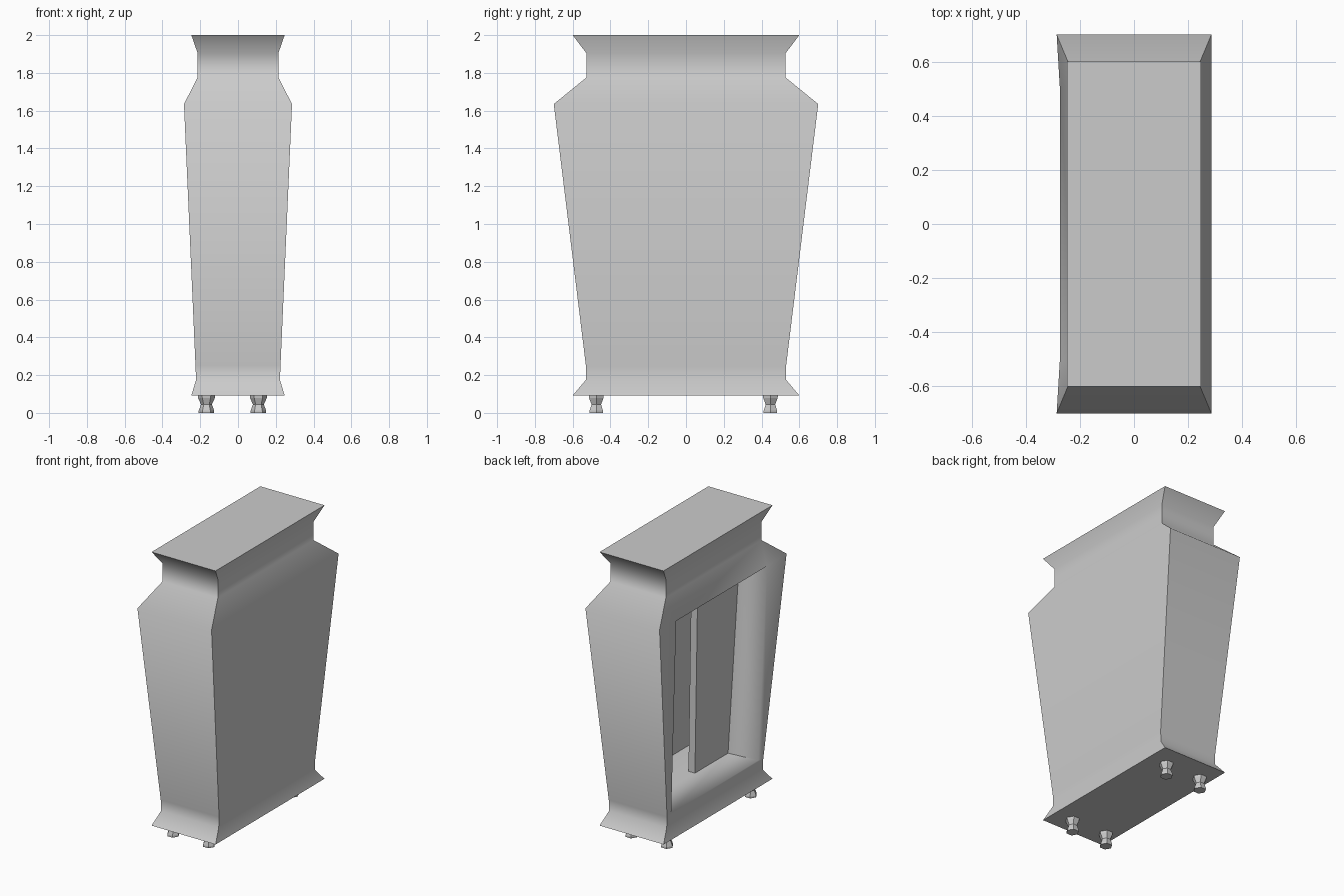
import bpy, bmesh, math

if "Cube" in bpy.data.objects:
    bpy.data.objects.remove(bpy.data.objects["Cube"])


def finish(name, bm, angle=65):
    bmesh.ops.recalc_face_normals(bm, faces=bm.faces)
    mesh = bpy.data.meshes.new(name)
    bm.to_mesh(mesh)
    bm.free()
    ob = bpy.data.objects.new(name, mesh)
    bpy.context.collection.objects.link(ob)
    bpy.ops.object.select_all(action='DESELECT')
    ob.select_set(True)
    bpy.context.view_layer.objects.active = ob
    if angle:
        bpy.ops.object.shade_smooth_by_angle(angle=math.radians(angle))
    return ob


def bridge(bm, a, b):
    n = len(a)
    for i in range(n):
        bm.faces.new((a[i], a[(i + 1) % n], b[(i + 1) % n], b[i]))


# Cabinet body: stacked rectangular rings (half x, half y, z)
profile = [(.247, .60, .092), (.222, .53, .175), (.225, .53, .25), (.286, .70, 1.635),
           (.214, .528, 1.775), (.214, .528, 1.905), (.247, .60, 2.0)]
bm = bmesh.new()
rings = [[bm.verts.new((sx * x, sy * y, z)) for sx, sy in ((-1, -1), (1, -1), (1, 1), (-1, 1))]
         for x, y, z in profile]
for k in range(len(rings) - 1):
    a, b = rings[k], rings[k + 1]
    for i in range(4):
        if i == 3 and k in (2, 3):   # left side stays open for the recess
            continue
        j = (i + 1) % 4
        bm.faces.new((a[i], a[j], b[j], b[i]))
bm.faces.new(rings[0])
bm.faces.new(rings[-1])


# Recess loops: (x, half y, z) at the bottom and at the top
def loop(bottom, top):
    return [bm.verts.new((p[0], s * p[1], p[2]))
            for p, s in ((bottom, 1), (bottom, -1), (top, -1), (top, 1))]


mouth = loop((-.222, .48, .26), (-.274, .50, 1.62))
throat = loop((-.09, .335, .33), (-.09, .455, 1.59))
rear = loop((.18, .335, .33), (.21, .455, 1.59))
lo, sh, neck = rings[2], rings[3], rings[4]
bm.faces.new((lo[3], lo[0], mouth[1], mouth[0]))
bm.faces.new((lo[0], sh[0], mouth[2], mouth[1]))
bm.faces.new((sh[3], lo[3], mouth[0], mouth[3]))
bm.faces.new((sh[0], neck[0], mouth[2]))
bm.faces.new((neck[3], sh[3], mouth[3]))
bm.faces.new((neck[0], neck[3], mouth[3], mouth[2]))
bridge(bm, mouth, throat)
bridge(bm, throat, rear)
bm.faces.new(rear)
finish("cabinet_body", bm)

# Inner board closing one half of the recess
bm = bmesh.new()
outline = [(-.335, .33), (.03, .33), (.0, 1.59), (-.455, 1.59)]
front, back = ([bm.verts.new((x, y, z)) for y, z in outline] for x in (-.09, -.04))
bridge(bm, front, back)
bm.faces.new(front)
bm.faces.new(back)
finish("inner_board", bm, 0)

# Four waisted six-sided feet
for fx in (-.167, .108):
    for fy in (-.475, .447):
        bm = bmesh.new()
        levels = [[bm.verts.new((fx + r * math.cos(i * math.pi / 3),
                                 fy + r * math.sin(i * math.pi / 3), z)) for i in range(6)]
                  for r, z in ((.041, 0), (.041, .012), (.029, .045), (.044, .078), (.046, .094))]
        for a, b in zip(levels, levels[1:]):
            bridge(bm, a, b)
        bm.faces.new(levels[0])
        bm.faces.new(levels[-1])
        finish("foot", bm, 0)
